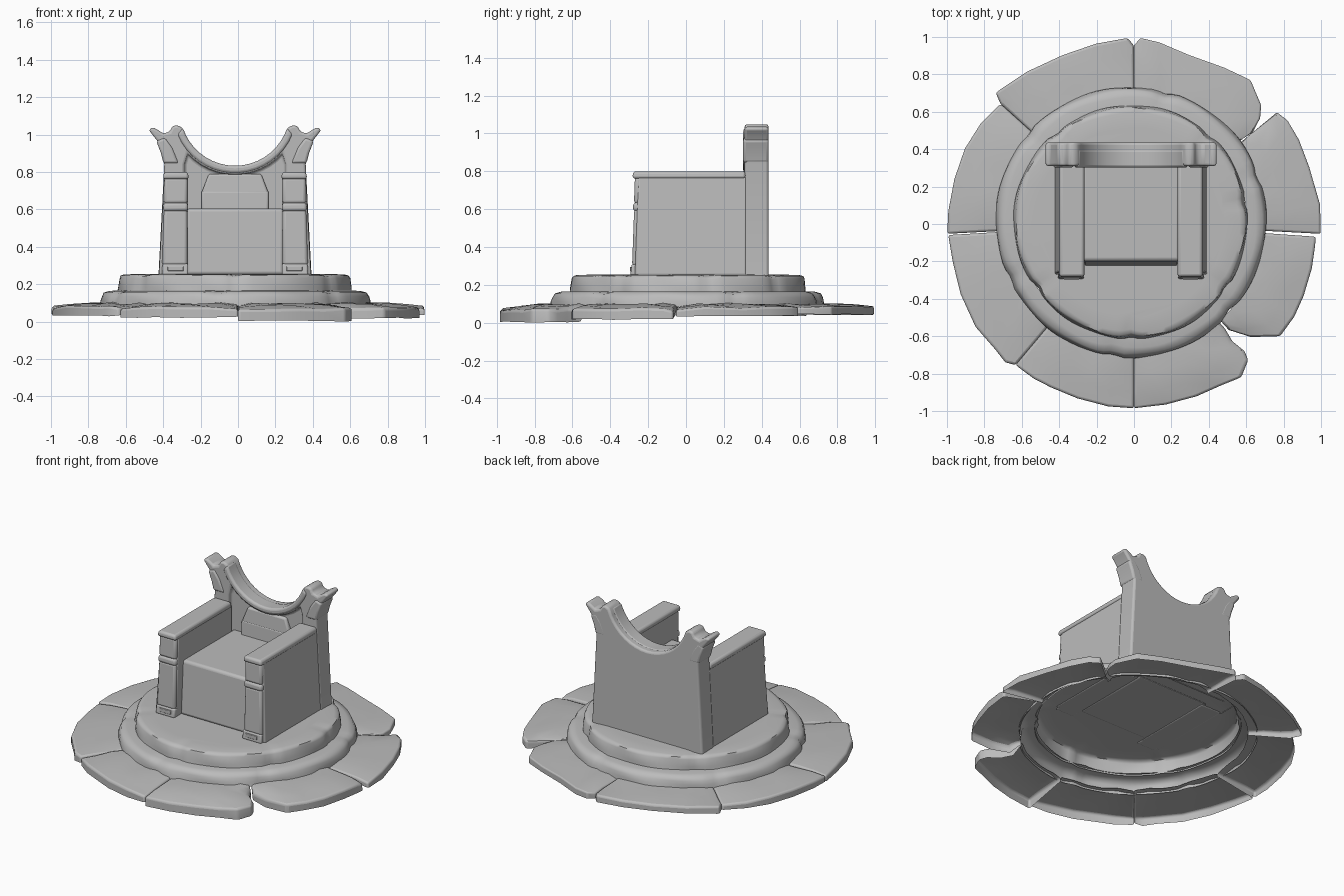
import bpy, bmesh, math, random

random.seed(4)
if "Cube" in bpy.data.objects:
    bpy.data.objects.remove(bpy.data.objects["Cube"], do_unlink=True)

stone = bpy.data.materials.new("grey_stone")
stone.use_nodes = True
GREY = (0.5, 0.5, 0.5, 1)
stone.diffuse_color = GREY
stone.node_tree.nodes["Principled BSDF"].inputs["Base Color"].default_value = GREY

CX, CY = -0.016, 0.012      # throne and tiers sit slightly off centre


def finish(name, bm, bevel=0.01, fix_normals=True):
    """Turn a bmesh into a smooth-shaded, bevelled stone object."""
    if fix_normals:
        bmesh.ops.recalc_face_normals(bm, faces=bm.faces)
    mesh = bpy.data.meshes.new(name)
    bm.to_mesh(mesh)
    bm.free()
    ob = bpy.data.objects.new(name, mesh)
    bpy.context.collection.objects.link(ob)
    mesh.materials.append(stone)
    if bevel:
        mod = ob.modifiers.new("worn_edges", 'BEVEL')
        mod.width = bevel
        mod.segments = 3
        mod.limit_method = 'ANGLE'
        mod.angle_limit = math.radians(40)
    bpy.ops.object.select_all(action='DESELECT')
    bpy.context.view_layer.objects.active = ob
    ob.select_set(True)
    bpy.ops.object.shade_smooth_by_angle(angle=math.radians(52))


def block(name, z0, z1, low, high=None, bevel=0.01):
    """Box from z0 to z1; low and high are (x0, x1, y0, y1) rectangles."""
    bm = bmesh.new()
    rings = []
    for z, (x0, x1, y0, y1) in ((z0, low), (z1, high or low)):
        rings.append([bm.verts.new((x + CX, y, z))
                      for x, y in ((x0, y0), (x1, y0), (x1, y1), (x0, y1))])
    a, b = rings
    bm.faces.new(a)
    bm.faces.new(b)
    for i in range(4):
        j = (i + 1) % 4
        bm.faces.new((a[i], a[j], b[j], b[i]))
    finish(name, bm, bevel)


def mirror_block(name, z0, z1, low, high=None, bevel=0.01):
    """Same block on the model's left (+x) and right (-x)."""
    flip = lambda r: (-r[1], -r[0], r[2], r[3])
    high = high or low
    block("left_" + name, z0, z1, low, high, bevel)
    block("right_" + name, z0, z1, flip(low), flip(high), bevel)


def prism(name, outline, y0, y1, bevel):
    """Extrude an x-z outline along y."""
    bm = bmesh.new()
    face = bm.faces.new([bm.verts.new((x + CX, y0, z)) for x, z in outline])
    out = bmesh.ops.extrude_face_region(bm, geom=[face])
    for v in out["geom"]:
        if isinstance(v, bmesh.types.BMVert):
            v.co.y = y1
    finish(name, bm, bevel)


def mirrored(half):
    """Add the -x half to an outline, keeping points on the axis single."""
    return half + [(-x, z) for x, z in reversed(half) if x > 0.001]


# Paving stones: open-bottomed worn slabs, outer edge as (degrees, radius)
def paving(name, rim, bottom):
    a0, a1 = rim[0][0], rim[-1][0]
    n = len(rim)
    rim_z = .07 + .35 * bottom
    bm = bmesh.new()
    cols = []
    for i, (a, r) in enumerate(rim):
        seam = i in (0, n - 1)
        a_in = a0 + (a1 - a0) * i / (n - 1)
        col = []
        for f in (0, .35, .7, 1):
            t = math.radians(a_in + (a - a_in) * f)
            rr = .69 + (r - .69) * f
            z = .1 + (rim_z - .1) * f * f + random.uniform(-.007, .005) - .01 * seam
            col.append(bm.verts.new((rr * math.cos(t), rr * math.sin(t), z)))
        low = bottom + random.uniform(0, .006)
        col.append(bm.verts.new((col[-1].co.x, col[-1].co.y, low)))
        cols.append(col)
    for p, q in zip(cols, cols[1:]):
        for k in range(4):
            bm.faces.new((p[k], p[k + 1], q[k + 1], q[k]))
    # radial side walls
    for col, first in ((cols[0], True), (cols[-1], False)):
        foot = bm.verts.new((col[0].co.x, col[0].co.y, col[0].co.z - .02))
        side = col + [foot]
        bm.faces.new(side[::-1] if first else side)
    finish(name, bm, 0.013, False)


paving("paving_left_back", [(-3, 1.0), (6, 1.0), (18, .985), (27, .99),
                            (34, .99), (38, .97), (37.5, .74)], .033)
paving("paving_back_left", [(38.2, .73), (37.6, .8), (40, .88), (43, .93),
                            (51, .99), (60, .965), (72, .95), (82, .98),
                            (88, .995), (90, .955)], .04)
paving("paving_back_right", [(90, .955), (92, .995), (102, .985), (113, .98),
                             (125, .995), (136.5, 1.02), (138, .96)], .04)
paving("paving_right_back", [(138, .96), (147, .98), (156, .99), (166, .99),
                             (176, .995), (183, 1.0)], .035)
paving("paving_right_front", [(183.4, .995), (192, .99), (202, 1.0), (213, 1.01),
                              (222, 1.0), (227, 1.01), (230, .985)], .028)
paving("paving_front_right", [(230, .985), (237, .985), (243, .98), (252, .98),
                              (262, .985), (270, .985)], .02)
paving("paving_front_left", [(270, .985), (280, .98), (290, .98),
                             (298, .98), (305, 1.0), (310, .95),
                             (311, .9), (310, .82), (311, .74)], 0)
paving("paving_left_front", [(311.8, .76), (316, .87), (322.5, .985),
                             (330, .99), (337, .985), (346, .98),
                             (353, .975), (356, .975)], .015)


# Round tiers: open shells with worn outlines and notched joints
def tier(name, radius, z_low, z_top, joints, soft, flat, capped):
    count = 120
    bm = bmesh.new()
    profile = [(.01, z_low), (.007, z_low + .03), (0, z_top - .7 * soft),
               (-.25 * soft, z_top - .25 * soft), (-soft, z_top - .002),
               (-soft - flat, z_top)]
    rings = []
    for k, (inset, z) in enumerate(profile):
        ring = []
        for i in range(count):
            a = math.tau * i / count
            wob = .004 * math.sin(3 * a + radius * 9) + .003 * math.sin(11 * a + k)
            dip = 0
            for j in joints:
                gap = abs((math.degrees(a) - j + 180) % 360 - 180)
                dip = max(dip, 1 - gap / 5)
            r = radius + inset + wob - .014 * dip
            drop = .006 * dip if 1 < k < 5 else 0
            ring.append(bm.verts.new((CX + r * math.cos(a),
                                      CY + r * math.sin(a), z - drop)))
        rings.append(ring)
    for lo, hi in zip(rings, rings[1:]):
        for i in range(count):
            j = (i + 1) % count
            bm.faces.new((lo[i], lo[j], hi[j], hi[i]))
    if capped:
        bm.faces.new(rings[-1])
    finish(name, bm, 0, False)


tier("lower_tier", .714, .082, .166, (20, 75, 140, 205, 262, 318), .045, .055, False)
tier("upper_tier", .616, .155, .254, (10, 48, 130, 215, 270, 325), .03, .08, True)


def arc(radius, start, stop, step):
    return [(radius * math.sin(math.radians(a)), 1.126 - radius * math.cos(math.radians(a)))
            for a in range(start, stop, step)]


# Backrest body: one solid with a scooped top, flared horns and a recessed front
scoop = arc(.296, 0, 73, 8)
horn = [(.305, 1.05), (.335, 1.045), (.35, 1.015), (.385, 1.005), (.405, 1.02),
        (.44, 1.04), (.462, 1.025), (.415, .965), (.392, .9), (.378, .84)]
outer = scoop + horn + [(.409, .25)]
recess = [(.27, .25), (.27, .84)] + arc(.341, 48, -1, -8)
bm = bmesh.new()


def loop(points, y):
    """Vertices running from the +x foot over the top to the -x foot."""
    return [bm.verts.new((x + CX, y, z)) for x, z in mirrored(points)]


def wall(a, b):
    for i in range(len(a) - 1):
        bm.faces.new((a[i], a[i + 1], b[i + 1], b[i]))


rim_path = outer[::-1]       # foot to scoop centre
front, back = loop(rim_path, .31), loop(rim_path, .436)
inner_front, inner_back = loop(recess, .31), loop(recess, .34)
bm.faces.new(front + inner_front[::-1])
bm.faces.new(back)
bm.faces.new(inner_back)
wall(front, back)
wall(inner_front, inner_back)
finish("backrest", bm, .016)

# Rounded rim along the scoop and proud blocks at the foot of each horn
rim = arc(.293, 0, 73, 8) + arc(.333, 68, -1, -8)
prism("scoop_rim", mirrored(rim), .302, .4, .014)
collar = [(.30, .845), (.382, .845), (.396, .9), (.421, .965), (.375, .985), (.335, .93)]
prism("left_horn_block", collar, .302, .437, .014)
prism("right_horn_block", [(-x, z) for x, z in collar], .302, .437, .014)

# Back cushion
block("back_cushion", .59, .70, (-.18, .18, .305, .36), (-.18, .18, .312, .36), .012)
block("back_cushion_top", .685, .79, (-.18, .18, .312, .36), (-.14, .14, .322, .36), .012)

# Seat with a sloping front
block("seat", .25, .605, (-.26, .26, -.222, .35), (-.26, .26, -.198, .35), .018)

# Armrests: tapered walls, caps and banded front posts
mirror_block("arm_wall", .25, .775, (.25, .407, -.27, .32), (.25, .378, -.252, .32))
mirror_block("arm_cap", .762, .799, (.247, .386, -.283, .315), (.252, .38, -.28, .315), .014)
mirror_block("post_foot", .25, .31, (.25, .392, -.294, -.24), (.25, .388, -.287, -.24))
mirror_block("post_foot_plate", .27, .295, (.275, .36, -.296, -.28), bevel=.004)
mirror_block("post_shaft", .3, .6, (.254, .39, -.285, -.23), (.256, .38, -.274, -.23), .016)
mirror_block("post_band", .59, .636, (.251, .385, -.281, -.23), (.252, .382, -.278, -.23), .016)
mirror_block("post_head", .63, .77, (.254, .38, -.275, -.23), (.254, .378, -.27, -.23), .016)
